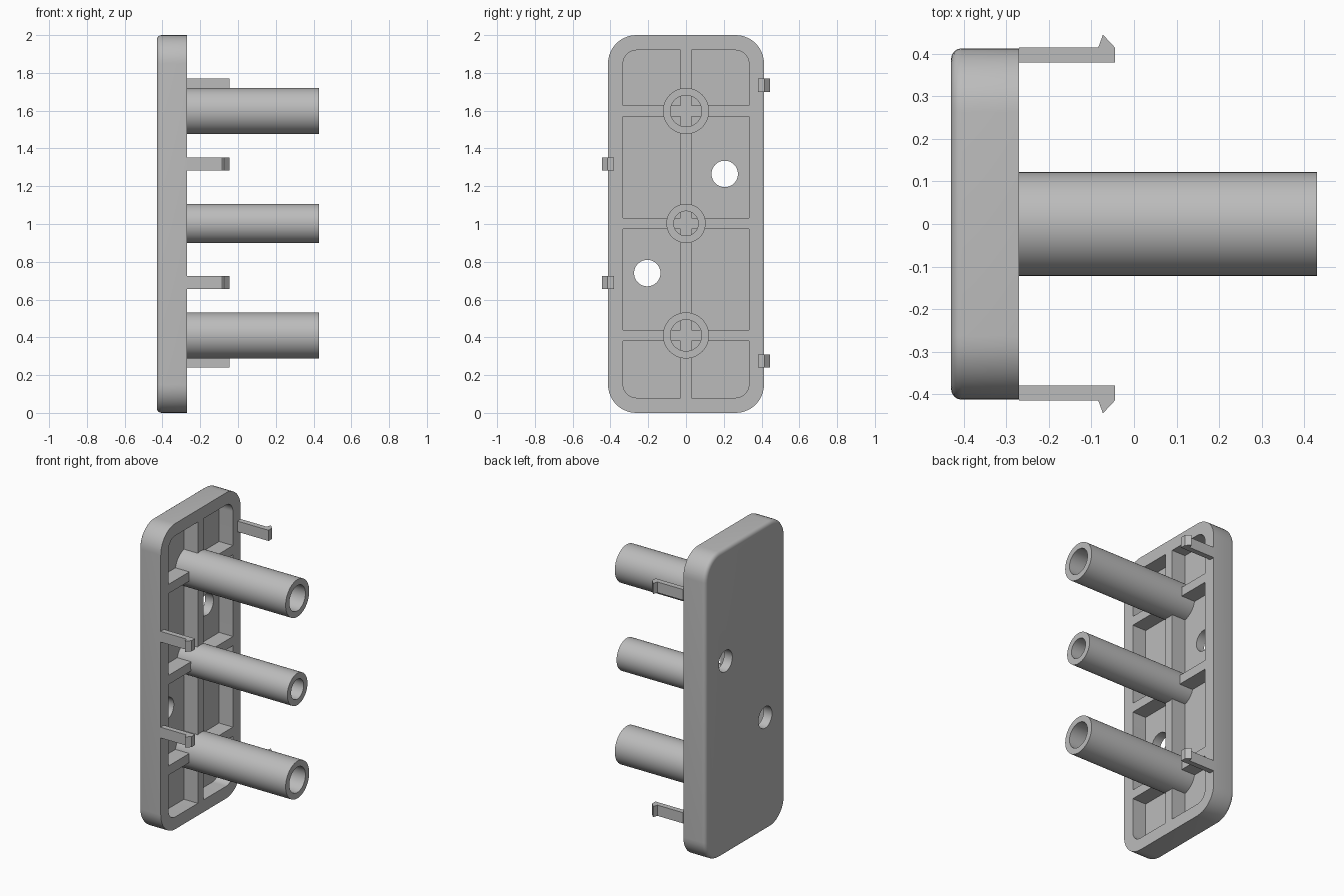
import bpy, bmesh, math

cube = bpy.data.objects.get("Cube")
if cube:
    bpy.data.objects.remove(cube, do_unlink=True)

grey = bpy.data.materials.new("light grey plastic")
grey.use_nodes = True
grey.diffuse_color = (0.5, 0.5, 0.5, 1)
grey.node_tree.nodes["Principled BSDF"].inputs["Base Color"].default_value = (0.5, 0.5, 0.5, 1)

BACK, FLOOR, RIM, TIP = -0.43, -0.37, -0.27, 0.43
HALF_W, WALL = 0.413, 0.08


def finish(name, bm):
    bmesh.ops.recalc_face_normals(bm, faces=bm.faces)
    mesh = bpy.data.meshes.new(name)
    bm.to_mesh(mesh)
    bm.free()
    mesh.materials.append(grey)
    ob = bpy.data.objects.new(name, mesh)
    bpy.context.collection.objects.link(ob)
    return ob


def activate(ob):
    bpy.ops.object.select_all(action='DESELECT')
    ob.select_set(True)
    bpy.context.view_layer.objects.active = ob


def smooth(ob):
    activate(ob)
    bpy.ops.object.shade_smooth_by_angle(angle=math.radians(35))


def rounded_rect(hy, z0, z1, r, steps=10):
    pts = []
    corners = [(hy - r, z1 - r), (r - hy, z1 - r), (r - hy, z0 + r), (hy - r, z0 + r)]
    for i, (y, z) in enumerate(corners):
        for k in range(steps + 1):
            a = math.pi / 2 * (i + k / steps)
            pts.append((y + r * math.cos(a), z + r * math.sin(a)))
    return pts


def circle(y, z, r, n=48):
    return [(y + r * math.cos(math.tau * i / n), z + r * math.sin(math.tau * i / n)) for i in range(n)]


def prism(name, outline, x0, x1, fillet=0):
    """Extrude a y-z outline along x, optionally rounding the rear edge."""
    bm = bmesh.new()
    base = bm.faces.new([bm.verts.new((x0, y, z)) for y, z in outline])
    ext = bmesh.ops.extrude_face_region(bm, geom=[base], use_keep_orig=True)
    for v in ext["geom"]:
        if isinstance(v, bmesh.types.BMVert):
            v.co.x = x1
    bmesh.ops.recalc_face_normals(bm, faces=bm.faces)
    if fillet:
        bmesh.ops.bevel(bm, geom=list(base.edges), offset=fillet, segments=4,
                        profile=0.5, affect='EDGES', clamp_overlap=True)
    return finish(name, bm)


def cut(ob, cutter):
    cutter.hide_render = True
    activate(ob)
    mod = ob.modifiers.new("cut", 'BOOLEAN')
    mod.operation = 'DIFFERENCE'
    mod.solver = 'EXACT'
    mod.object = cutter
    bpy.ops.object.modifier_apply(modifier=mod.name)
    bpy.data.objects.remove(cutter, do_unlink=True)


def box(name, x0, x1, y0, y1, z0, z1):
    return prism(name, [(y0, z0), (y1, z0), (y1, z1), (y0, z1)], x0, x1)


# Tray-shaped plate with two screw holes
plate = prism("plate", rounded_rect(HALF_W, 0, 2, 0.15), BACK, RIM, fillet=0.025)
cut(plate, prism("pocket_cutter", rounded_rect(HALF_W - WALL, WALL, 2 - WALL, 0.07), FLOOR, 0))
for y, z in ((0.205, 1.265), (-0.205, 0.74)):
    cut(plate, prism("hole_cutter", circle(y, z, 0.07), -1, 1))
smooth(plate)

# Hollow posts: outer wall, bore, and end rings as one spun-style tube
posts = (("upper_post", 1.598, 0.122, 0.083),
         ("middle_post", 1.003, 0.104, 0.065),
         ("lower_post", 0.41, 0.122, 0.083))
for name, z, outer, inner in posts:
    bm = bmesh.new()
    rings = [[bm.verts.new((x, *p)) for p in circle(0, z, r)]
             for x, r in ((FLOOR, outer), (TIP, outer), (TIP, inner), (FLOOR, inner))]
    for a, b in zip(rings, rings[1:] + rings[:1]):
        n = len(a)
        for i in range(n):
            j = (i + 1) % n
            bm.faces.new((a[i], a[j], b[j], b[i]))
    smooth(finish(name, bm))
    # Cross rib through each post
    box(name.replace("post", "cross_rib"), FLOOR, RIM, WALL - HALF_W, HALF_W - WALL, z - 0.03, z + 0.03)

# Long central rib
box("centre_rib", FLOOR, RIM, -0.03, 0.03, WALL, 2 - WALL)

# Snap clips with outward hooks
hook = [(RIM, 0.38), (-0.045, 0.38), (-0.045, 0.415), (-0.073, 0.445), (-0.084, 0.415), (RIM, 0.415)]
clips = (("left_upper_clip", 1, 1.735), ("left_lower_clip", 1, 0.275),
         ("right_upper_clip", -1, 1.317), ("right_lower_clip", -1, 0.69))
for name, side, z in clips:
    bm = bmesh.new()
    lo, hi = [[bm.verts.new((x, side * y, z + dz)) for x, y in hook] for dz in (-0.035, 0.035)]
    bm.faces.new(lo)
    bm.faces.new(hi)
    for i in range(len(hook)):
        j = (i + 1) % len(hook)
        bm.faces.new((lo[i], lo[j], hi[j], hi[i]))
    finish(name, bm)
